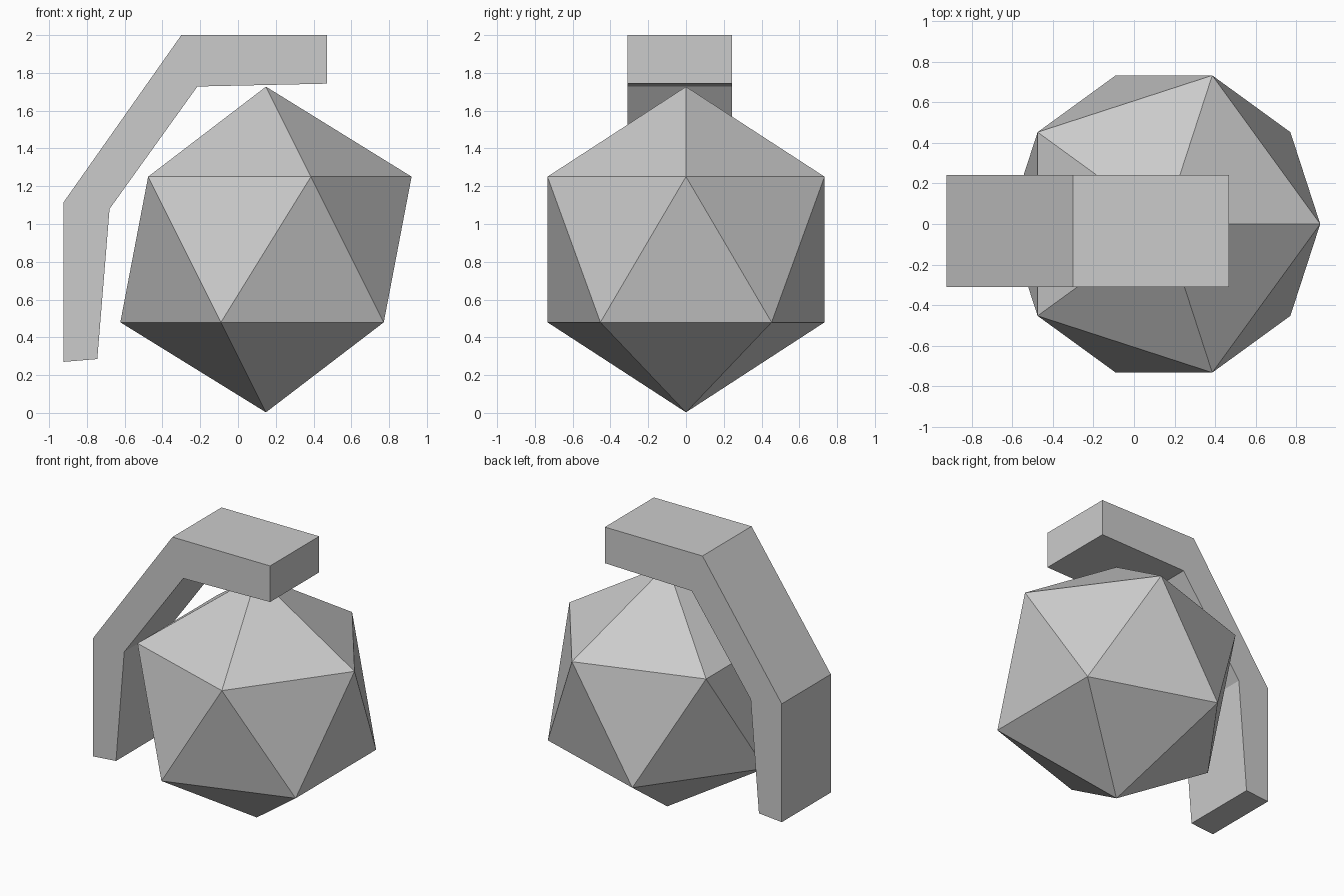
import bpy
import bmesh

if "Cube" in bpy.data.objects:
    bpy.data.objects.remove(bpy.data.objects["Cube"])

# Faceted body: a plain 20-sided icosahedron
bpy.ops.mesh.primitive_ico_sphere_add(subdivisions=1, radius=0.862, location=(0.148, 0, 0.865))
bpy.context.object.name = "faceted_body"


def extruded_profile(name, profile, y0, y1):
    """Flat XZ profile extruded along y."""
    bm = bmesh.new()
    face = bm.faces.new([bm.verts.new((x, y0, z)) for x, z in profile])
    new = bmesh.ops.extrude_face_region(bm, geom=[face], use_keep_orig=True)["geom"]
    bmesh.ops.translate(bm, vec=(0, y1 - y0, 0),
                        verts=[v for v in new if isinstance(v, bmesh.types.BMVert)])
    bmesh.ops.recalc_face_normals(bm, faces=bm.faces)
    mesh = bpy.data.meshes.new(name)
    bm.to_mesh(mesh)
    bm.free()
    obj = bpy.data.objects.new(name, mesh)
    bpy.context.collection.objects.link(obj)
    return obj


# Bent lever passing over the top and down the left side
extruded_profile("bent_lever", [
    (-0.925, 0.27), (-0.745, 0.285), (-0.68, 1.08), (-0.215, 1.728),
    (0.47, 1.743), (0.47, 2.0), (-0.30, 2.0), (-0.925, 1.113),
], -0.31, 0.243)
